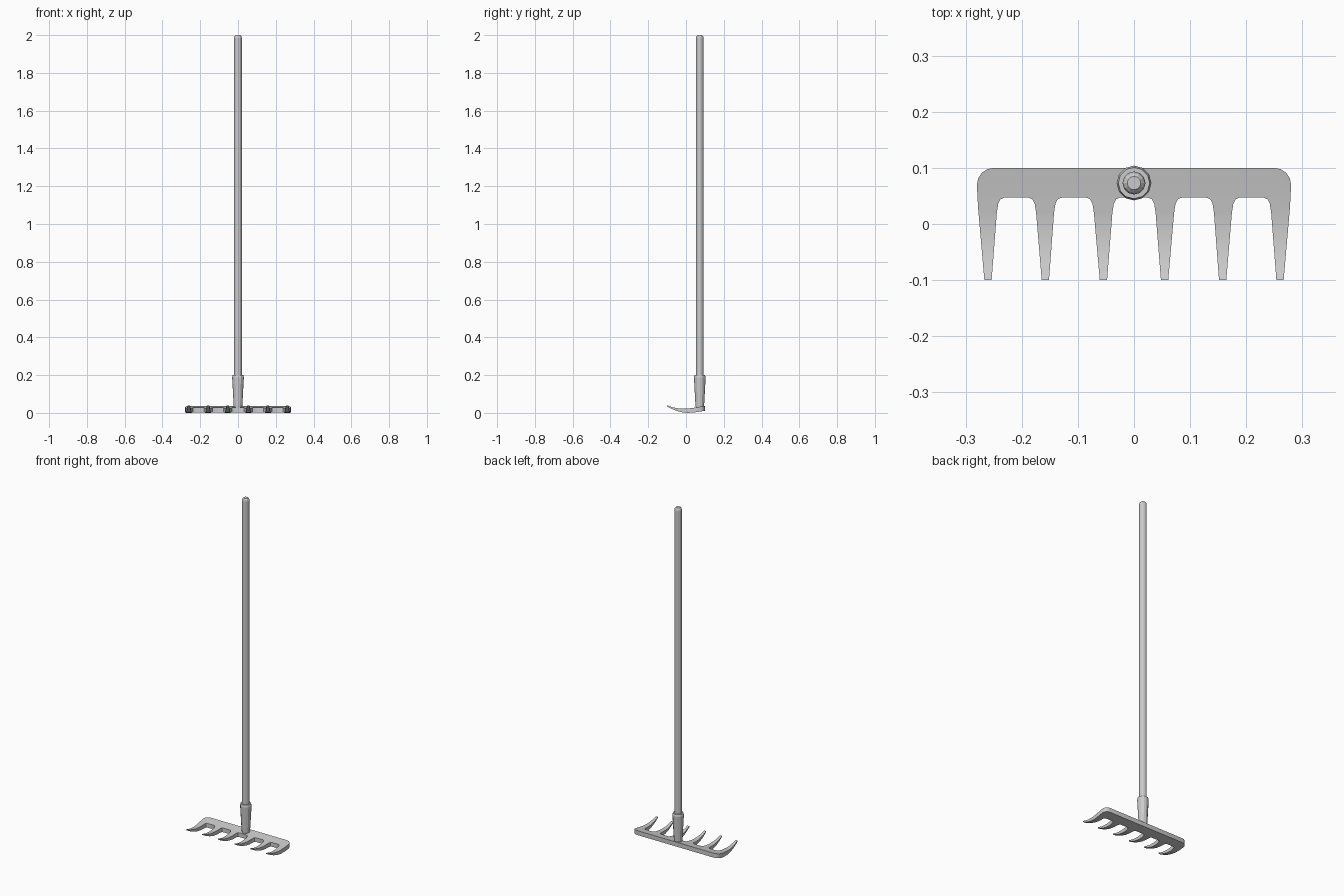
import bpy, bmesh, math
from mathutils import Vector

if "Cube" in bpy.data.objects:
    bpy.data.objects.remove(bpy.data.objects["Cube"])


def make_object(name, bm):
    bmesh.ops.recalc_face_normals(bm, faces=bm.faces[:])
    me = bpy.data.meshes.new(name)
    bm.to_mesh(me)
    bm.free()
    ob = bpy.data.objects.new(name, me)
    bpy.context.collection.objects.link(ob)
    return ob


def lathe(name, profile, y, sides=12):
    bm = bmesh.new()
    rings = []
    for r, z in profile:
        rings.append([bm.verts.new((r * math.cos(2 * math.pi * i / sides),
                                    y + r * math.sin(2 * math.pi * i / sides), z))
                      for i in range(sides)])
    for a, b in zip(rings, rings[1:]):
        for i in range(sides):
            j = (i + 1) % sides
            bm.faces.new((a[i], a[j], b[j], b[i]))
    bm.faces.new(rings[0])
    bm.faces.new(rings[-1])
    return make_object(name, bm)


def interp(table, y):
    for (y0, z0), (y1, z1) in zip(table, table[1:]):
        if y <= y1 + 1e-6:
            return z0 + (z1 - z0) * (y - y0) / (y1 - y0)
    return table[-1][1]


# Rake head outline (right half): rounded bar corner, then three tapered tines
half = [(0.25 + 0.03 * math.sin(a), 0.07 + 0.03 * math.cos(a))
        for a in [math.radians(d) for d in (0, 22.5, 45, 67.5, 90)]]
half.append((0.278, 0.03))
for tip, inner, outer in ((0.2602, 0.243, None), (0.158, 0.141, 0.176), (0.0545, 0.037, 0.073)):
    if outer:
        half += [(outer + 0.012, 0.047), (outer + 0.005, 0.044), (outer + 0.001, 0.036), (outer - 0.0015, 0.02)]
    half += [(tip + 0.0065, -0.1), (tip - 0.0065, -0.1),
             (inner + 0.0015, 0.02), (inner - 0.001, 0.036), (inner - 0.005, 0.044), (inner - 0.012, 0.047)]
outline = half + [(-x, y) for x, y in reversed(half)]

# Extrude the outline, slice it along y, then bend it to the side profile
bm = bmesh.new()
face = bm.faces.new([bm.verts.new((x, y, 0)) for x, y in outline])
ext = bmesh.ops.extrude_face_region(bm, geom=[face])
for v in ext["geom"]:
    if isinstance(v, bmesh.types.BMVert):
        v.co.z = 1
lower = [(-0.1, 0.034), (-0.075, 0.021), (-0.05, 0.011), (-0.02, 0.003), (0.01, 0.0), (0.05, 0.003), (0.1, 0.011)]
upper = [(-0.1, 0.040), (-0.075, 0.031), (-0.05, 0.025), (-0.02, 0.022), (0.01, 0.023), (0.05, 0.028), (0.1, 0.037)]
for y in (-0.075, -0.05, -0.02, 0.01, 0.0475):
    bmesh.ops.bisect_plane(bm, geom=bm.verts[:] + bm.edges[:] + bm.faces[:], dist=1e-5,
                           plane_co=Vector((0, y, 0)), plane_no=Vector((0, 1, 0)))
bmesh.ops.triangulate(bm, faces=[f for f in bm.faces if len(f.verts) > 4])
for v in bm.verts:
    v.co.z = interp(upper if v.co.z > 0.5 else lower, v.co.y)
head = make_object("rake_head", bm)
bpy.context.view_layer.objects.active = head
head.select_set(True)
bpy.ops.object.shade_smooth_by_angle(angle=math.radians(30))

# Tapered socket and long pole
lathe("socket", [(0.02, 0.022), (0.023, 0.04), (0.031, 0.188), (0.028, 0.2), (0.018, 0.2)], 0.073)
lathe("pole", [(0.0205, 0.15), (0.0205, 1.985), (0.018, 1.994), (0.012, 2.0)], 0.073)
